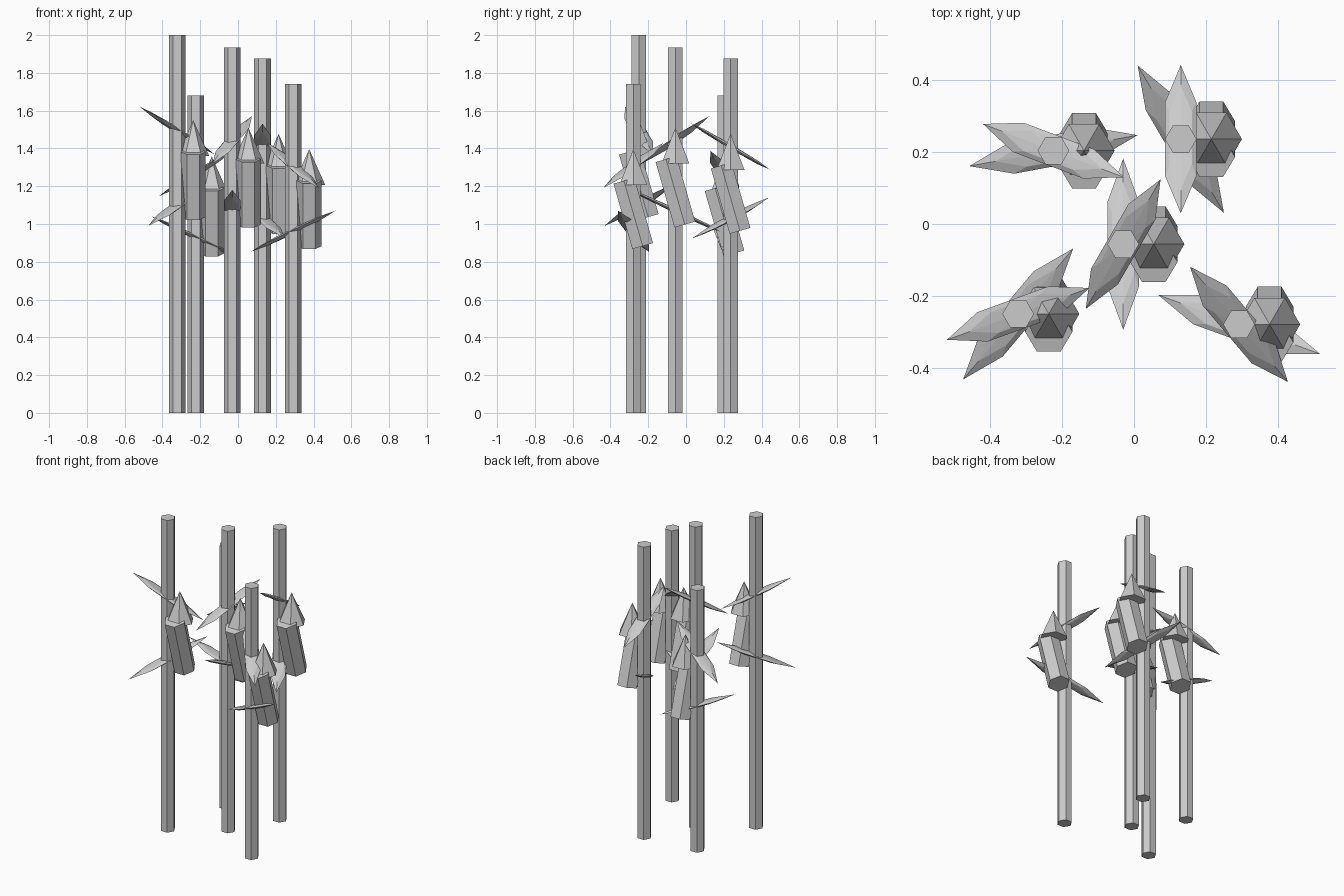
import bpy, math
from mathutils import Matrix, Vector

if "Cube" in bpy.data.objects:
    bpy.data.objects.remove(bpy.data.objects["Cube"])

grey = bpy.data.materials.new("light grey")
grey.diffuse_color = (0.6, 0.6, 0.6, 1)
grey.use_nodes = True
grey.node_tree.nodes["Principled BSDF"].inputs["Base Color"].default_value = grey.diffuse_color
SIDES = 6


def lathe(name, profile, matrix):
    """Six-sided solid from (radius, z) pairs, with corners on the x axis."""
    verts, rings, faces = [], [], []
    for r, z in profile:
        n = SIDES if r > 0 else 1
        rings.append([len(verts) + i for i in range(n)])
        verts += [(r * math.cos(math.tau * i / SIDES),
                   r * math.sin(math.tau * i / SIDES), z) for i in range(n)]
    for a, b in zip(rings, rings[1:]):
        for i in range(SIDES):
            j = (i + 1) % SIDES
            if len(a) == 1:
                faces.append((a[0], b[j], b[i]))
            elif len(b) == 1:
                faces.append((a[i], a[j], b[0]))
            else:
                faces.append((a[i], a[j], b[j], b[i]))
    if len(rings[0]) > 1:
        faces.append(rings[0][::-1])
    if len(rings[-1]) > 1:
        faces.append(rings[-1])
    me = bpy.data.meshes.new(name)
    me.from_pydata(verts, [], faces)
    me.transform(matrix)
    me.materials.append(grey)
    ob = bpy.data.objects.new(name, me)
    bpy.context.collection.objects.link(ob)


LEAF = [(math.sin(math.pi * k / 4), -math.cos(math.pi * k / 4)) for k in range(5)]


def leaf(name, x, y, z, dx, dy, dz):
    """Flattened ball reaching (dx, dy, dz) either side of its centre."""
    v = Vector((dx, dy, dz))
    yaw = math.atan2(dy, dx)
    pitch = math.atan2(dz, math.hypot(dx, dy))
    lathe(name, LEAF, Matrix.Translation((x, y, z))
          @ Matrix.Rotation(yaw, 4, 'Z') @ Matrix.Rotation(-pitch, 4, 'Y')
          @ Matrix.Diagonal((v.length, 0.05, 0.012, 1)))


# x, y, stalk height, lantern centre z, upper leaf (z, reach), lower leaf (z, reach)
STALKS = [
    (-0.322, -0.25, 2.0, 1.21, (1.495, -0.198, -0.072, 0.126), (1.10, -0.153, -0.182, -0.11)),
    (-0.03, -0.056, 1.935, 1.17, (1.445, 0.104, 0.18, 0.126), (1.07, 0.0, -0.238, 0.11)),
    (0.13, 0.236, 1.875, 1.137, (1.41, 0.0, -0.206, 0.121), (1.032, -0.12, 0.205, 0.109)),
    (0.292, -0.279, 1.74, 1.056, (1.31, -0.136, 0.16, 0.12), (0.962, 0.225, -0.082, 0.109)),
    (-0.224, 0.204, 1.68, 1.017, (1.266, 0.196, -0.074, 0.12), (0.93, -0.234, -0.043, 0.11)),
]

for n, (x, y, top, c, upper, lower) in enumerate(STALKS, 1):
    # Straight stalk
    lathe(f"stalk_{n}", [(0.044, 0), (0.044, top)], Matrix.Translation((x, y, 0)))
    # Hanging body leaning to the front, with an upright pointed roof
    lathe(f"lantern_body_{n}", [(0.066, -0.18), (0.066, 0.18)],
          Matrix.Translation((x + 0.085, y, c)) @ Matrix.Rotation(0.28, 4, 'X'))
    lathe(f"lantern_roof_{n}", [(0.085, 0.15), (0, 0.34)],
          Matrix.Translation((x + 0.085, y, c)))
    # Crossing leaves
    leaf(f"upper_leaf_{n}", x, y, upper[0], *upper[1:])
    leaf(f"lower_leaf_{n}", x, y, lower[0], *lower[1:])
